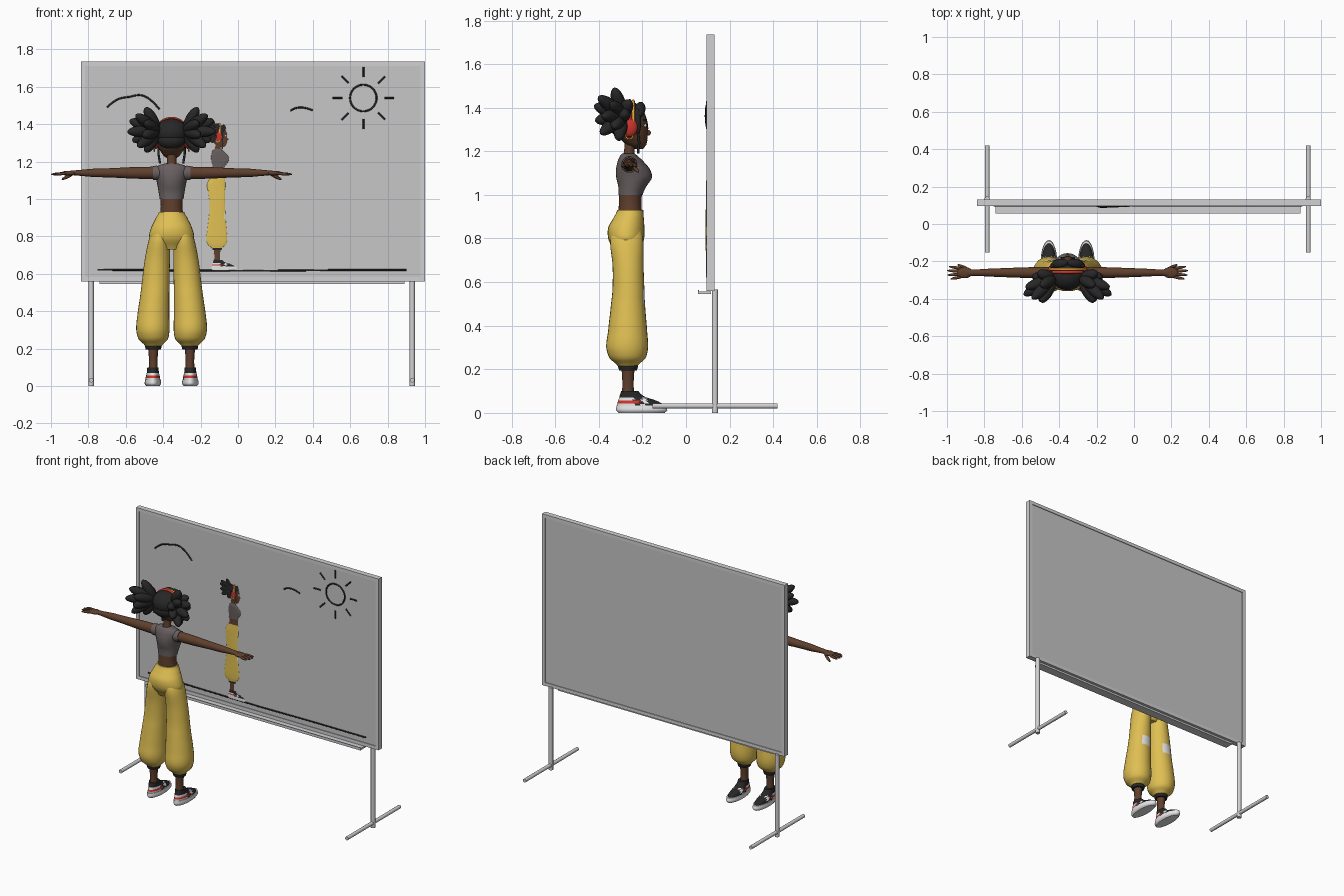
import bpy, bmesh, math
from mathutils import Matrix, Vector

cube = bpy.data.objects.get("Cube")
if cube:
    bpy.data.objects.remove(cube, do_unlink=True)


def material(name, *rgb):
    mat = bpy.data.materials.new(name)
    mat.use_nodes = True
    mat.diffuse_color = (*rgb, 1)
    mat.node_tree.nodes["Principled BSDF"].inputs["Base Color"].default_value = (*rgb, 1)
    return mat


panel_grey = material("panel grey", .57, .57, .58)
metal = material("pale metal", .64, .64, .66)
black = material("soft black", .02, .02, .02)
skin = material("brown skin", .115, .05, .026)
yellow = material("trouser yellow", .74, .52, .085)
top_grey = material("warm grey", .14, .115, .115)
red = material("red", .6, .035, .025)
white = material("white", .8, .8, .8)
orange = material("orange gold", .8, .36, .04)

made = []


def add(name, mesh, mat):
    mesh.materials.clear()
    mesh.materials.append(mat)
    ob = bpy.data.objects.new(name, mesh)
    bpy.context.collection.objects.link(ob)
    made.append(ob)
    return ob


def finish(name, bm, mat):
    bmesh.ops.recalc_face_normals(bm, faces=bm.faces)
    mesh = bpy.data.meshes.new(name)
    bm.to_mesh(mesh)
    bm.free()
    return add(name, mesh, mat)


def box(name, mat, low, high):
    bm = bmesh.new()
    low, high = Vector(low), Vector(high)
    bmesh.ops.create_cube(bm, size=1, matrix=Matrix.Translation((low + high) / 2)
                          @ Matrix.Diagonal((*(high - low), 1)))
    return finish(name, bm, mat)


def ellipsoid(name, mat, centre, radii, turn=Matrix()):
    bm = bmesh.new()
    bmesh.ops.create_uvsphere(bm, u_segments=20, v_segments=12, radius=1,
                              matrix=Matrix.Translation(centre) @ turn @ Matrix.Diagonal((*radii, 1)))
    return finish(name, bm, mat)


def lobe(name, mat, start, end, width):
    a, b = Vector(start), Vector(end)
    turn = (b - a).to_track_quat("Z", "Y").to_matrix().to_4x4()
    return ellipsoid(name, mat, (a + b) / 2, (width, width, (b - a).length / 2), turn)


def tube(name, mat, points, radius, closed=False, curvy=False):
    curve = bpy.data.curves.new(name, "CURVE")
    curve.dimensions = "3D"
    curve.bevel_depth = radius
    curve.bevel_resolution = 3
    curve.use_fill_caps = True
    spline = curve.splines.new("NURBS" if curvy else "POLY")
    spline.points.add(len(points) - 1)
    for target, p in zip(spline.points, points):
        target.co = (*p, 1)
    spline.use_cyclic_u = closed
    spline.use_endpoint_u = True
    helper = bpy.data.objects.new(name + "_path", curve)
    bpy.context.collection.objects.link(helper)
    bpy.context.view_layer.update()
    graph = bpy.context.evaluated_depsgraph_get()
    mesh = bpy.data.meshes.new_from_object(helper.evaluated_get(graph))
    bpy.data.objects.remove(helper, do_unlink=True)
    return add(name, mesh, mat)


def blend(a, b, c, d, t):
    return (2*b + (c - a)*t + (2*a - 5*b + 4*c - d)*t*t + (3*b - a - 3*c + d)*t**3) / 2


def loft(name, mat, rings, side=1, turn=Matrix(), sides=28, steps=4):
    """Ellipses (height, centre x, centre y, radius x, radius y) joined smoothly."""
    rows = []
    last = len(rings) - 1
    for i in range(last):
        near = [rings[max(0, min(last, i + k))] for k in (-1, 0, 1, 2)]
        for j in range(steps):
            t = j / steps
            height = near[1][0] + (near[2][0] - near[1][0]) * t
            rows.append((height, *(blend(*vals, t) for vals in list(zip(*near))[1:])))
    rows.append(rings[-1])
    bm = bmesh.new()
    loops = []
    for z, cx, cy, rx, ry in rows:
        angles = [math.tau * k / sides for k in range(sides)]
        loops.append([bm.verts.new(turn @ Vector((side * (cx + rx * math.cos(a)),
                                                  cy + ry * math.sin(a), z))) for a in angles])
    for lower, upper in zip(loops, loops[1:]):
        for k in range(sides):
            n = (k + 1) % sides
            bm.faces.new((lower[k], lower[n], upper[n], upper[k]))
    bm.faces.new(loops[0])
    bm.faces.new(loops[-1])
    return finish(name, bm, mat)


def paint(ob, mat, rule):
    ob.data.materials.append(mat)
    for face in ob.data.polygons:
        if rule(face.center, face.normal):
            face.material_index = len(ob.data.materials) - 1


# Figure, built around its own centre and facing +y
hips = loft("trouser_hips", yellow, [(.73, 0, -.01, .06, .05), (.79, 0, -.014, .118, .08),
            (.85, 0, -.014, .108, .083), (.9, 0, -.002, .084, .068), (.93, 0, .004, .068, .06)])
loft("midriff", skin, [(.91, 0, .004, .062, .054), (.96, 0, .004, .058, .052), (1.02, 0, .006, .06, .052)])
loft("crop_top", top_grey, [(1, 0, .006, .064, .055), (1.04, 0, .014, .07, .065), (1.08, 0, .022, .077, .082),
     (1.12, 0, .016, .085, .077), (1.16, 0, .004, .088, .056), (1.18, 0, -.002, .07, .04),
     (1.19, 0, -.004, .036, .028)])
loft("neck", skin, [(1.17, 0, -.004, .03, .028), (1.2, 0, 0, .025, .024), (1.26, 0, .004, .026, .026)])
loft("head", skin, [(1.21, 0, .045, .016, .018), (1.23, 0, .032, .042, .046), (1.27, 0, .014, .068, .07),
     (1.32, 0, .004, .08, .082), (1.38, 0, 0, .072, .068), (1.42, 0, 0, .03, .03)])
ellipsoid("nose", skin, (0, .087, 1.285), (.011, .012, .013))
ellipsoid("lips", red, (0, .073, 1.25), (.017, .01, .006))
ellipsoid("hair_cap", black, (0, -.012, 1.355), (.09, .082, .076))
ellipsoid("nape_hair", black, (0, -.035, 1.315), (.075, .055, .05))

arc = [math.radians(d) for d in range(0, 181, 10)]
tube("headphone_band", red, [(.096 * math.cos(a), .002, 1.325 + .107 * math.sin(a)) for a in arc], .008)
tube("hair_band", orange, [(.092 * math.cos(a), .018, 1.335 + .096 * math.sin(a)) for a in arc], .007)

puff_tips = [(.14, -.07, 1.49), (.19, -.14, 1.45), (.225, -.08, 1.42), (.235, -.12, 1.36),
             (.21, -.07, 1.31), (.18, -.13, 1.28), (.14, -.05, 1.25), (.14, -.16, 1.41),
             (.19, -.02, 1.37), (.15, -.155, 1.34), (.16, .0, 1.43)]

for side, word in ((-1, "left"), (1, "right")):
    def at(x, y, z):
        return side * x, y, z

    # Trousers with a pale knee patch
    leg = loft(word + "_trouser_leg", yellow, [
        (.215, .097, -.008, .045, .045), (.25, .098, -.008, .078, .082), (.3, .1, -.01, .089, .096),
        (.37, .098, -.008, .086, .09), (.5, .089, -.006, .077, .078), (.57, .084, -.004, .073, .073),
        (.68, .076, -.006, .067, .071), (.79, .064, -.012, .056, .076), (.87, .04, -.008, .045, .06)], side)
    paint(leg, white, lambda c, n: .5 < c.z < .57 and n.y > .88)
    loft(word + "_trouser_cuff", black, [(.195, .098, -.006, .04, .041), (.21, .098, -.006, .044, .045),
                                         (.23, .098, -.006, .042, .043)], side)
    loft(word + "_ankle", skin, [(.07, .098, -.006, .025, .028), (.14, .098, -.006, .023, .026),
                                 (.21, .098, -.006, .028, .03)], side)

    # Shoe
    loft(word + "_shoe_sole", white, [(0, .1, .056, .036, .106), (.012, .1, .057, .044, .117),
                                      (.035, .1, .055, .042, .114)], side)
    shoe = loft(word + "_shoe_upper", black, [(.03, .1, .052, .039, .108), (.044, .1, .046, .039, .101),
                (.056, .1, .036, .036, .087), (.075, .1, .012, .032, .057), (.1, .1, .002, .03, .04)], side)
    paint(shoe, white, lambda c, n: c.z < .07 and (c.y < .02 or .06 < c.y < .08))
    paint(shoe, red, lambda c, n: .044 < c.z < .056 and c.y < .05)

    # Arm and hand
    turn = Matrix.Translation((0, 0, 1.14)) @ Matrix.Rotation(side * math.pi / 2, 4, "Y")
    loft(word + "_sleeve", top_grey, [(.05, 0, 0, .036, .036), (.08, 0, 0, .038, .036),
                                      (.1, 0, 0, .037, .034)], turn=turn)
    loft(word + "_arm", skin, [(.07, 0, 0, .033, .03), (.2, 0, 0, .031, .029), (.32, 0, 0, .025, .025),
         (.42, 0, 0, .022, .021), (.5, 0, 0, .015, .017), (.54, 0, 0, .012, .02)], turn=turn)
    ellipsoid(word + "_hand_palm", skin, at(.55, 0, 1.138), (.042, .03, .013))
    for spread, reach in ((-.034, .626), (-.013, .642), (.011, .645), (.033, .635)):
        lobe(word + "_hand_finger", skin, at(.555, spread * .6, 1.138), at(reach, spread, 1.132), .008)
    lobe(word + "_hand_thumb", skin, at(.525, .015, 1.135), at(.588, .043, 1.104), .009)

    # Face, headphones and jewellery
    ellipsoid(word + "_eye", white, at(.033, .069, 1.318), (.017, .011, .011))
    ellipsoid(word + "_iris", black, at(.032, .077, 1.318), (.009, .006, .01))
    lobe(word + "_eyebrow", black, at(.014, .08, 1.342), at(.053, .061, 1.345), .005)
    ellipsoid(word + "_headphone_cup", red, at(.088, .002, 1.31), (.02, .036, .044))
    ring = [at(.093, .016 * math.sin(2 * a), 1.272 + .016 * math.cos(2 * a)) for a in arc[:-1]]
    tube(word + "_earring", orange, ring, .004, closed=True)

    # Hair
    tube(word + "_hair_strand", black, [at(.07, .04, 1.29), at(.07, .045, 1.24), at(.062, .04, 1.19)], .006)
    lobe(word + "_fringe", black, at(.0, .055, 1.42), at(.085, .04, 1.36), .026)
    lobe(word + "_side_hair", black, at(.078, .035, 1.4), at(.076, .04, 1.28), .016)
    for tip in puff_tips:
        lobe(word + "_hair_puff", black, at(.07, -.03, 1.365), at(*tip), .031)

# Flattened likeness on the board, then move the figure into place
figure = list(made)
flatten = Matrix(((0, .58, 0, -.108), (-.06, 0, 0, .1), (0, 0, .545, .62), (0, 0, 0, 1)))
for part in figure:
    if not any(w in part.name for w in ("arm", "hand", "sleeve")):
        mesh = part.data.copy()
        mesh.transform(flatten)
        copy = bpy.data.objects.new("drawn_" + part.name, mesh)
        bpy.context.collection.objects.link(copy)
        made.append(copy)
for part in figure:
    part.data.transform(Matrix.Translation((-.355, -.26, 0)))

# Board with frame and tray
left, right, bottom, top, bar = -.84, 1, .56, 1.735, .023
box("board_panel", panel_grey, (left + .01, .1, bottom + .01), (right - .01, .126, top - .01))
for z in (bottom, top - bar):
    box("frame_rail", metal, (left, .095, z), (right, .131, z + bar))
for x in (left, right - bar):
    box("frame_stile", metal, (x, .095, bottom + bar), (x + bar, .131, top - bar))
box("pen_tray", metal, (-.74, .057, .545), (.89, .115, .558))
box("tray_lip", metal, (-.74, .055, .545), (.89, .06, .563))

# Stand
for x in (-.785, .932):
    tube("stand_post", metal, [(x, .133, 0), (x, .133, .565)], .0145)
    tube("stand_foot", metal, [(x, -.153, .032), (x, .42, .032)], .0125)

# Line drawing: ground, sun, cloud and bird
ink_y = .099
tube("drawn_ground", black, [(x, ink_y, z) for x, z in ((-.75, .622), (-.3, .618), (.1, .616), (.5, .62), (.9, .62))], .005)
sun = Vector((.67, ink_y, 1.54))
spokes = [Vector((math.cos(k * math.tau / 32), 0, math.sin(k * math.tau / 32))) for k in range(32)]
tube("drawn_sun", black, [sun + d * .071 for d in spokes], .005, closed=True)
for d in spokes[::4]:
    tube("drawn_sun_ray", black, [sun + d * .112, sun + d * .165], .005)
for name, line in (("drawn_cloud", ((-.7, 1.49), (-.64, 1.55), (-.58, 1.53), (-.5, 1.58), (-.42, 1.48))),
                   ("drawn_bird", ((.28, 1.472), (.32, 1.5), (.36, 1.49), (.4, 1.474)))):
    tube(name, black, [(x, ink_y, z) for x, z in line], .005, curvy=True)

# Smooth shading with sharp edges kept
bpy.ops.object.select_all(action="DESELECT")
for ob in made:
    ob.select_set(True)
bpy.context.view_layer.objects.active = made[0]
bpy.ops.object.shade_smooth_by_angle(angle=math.radians(40))
